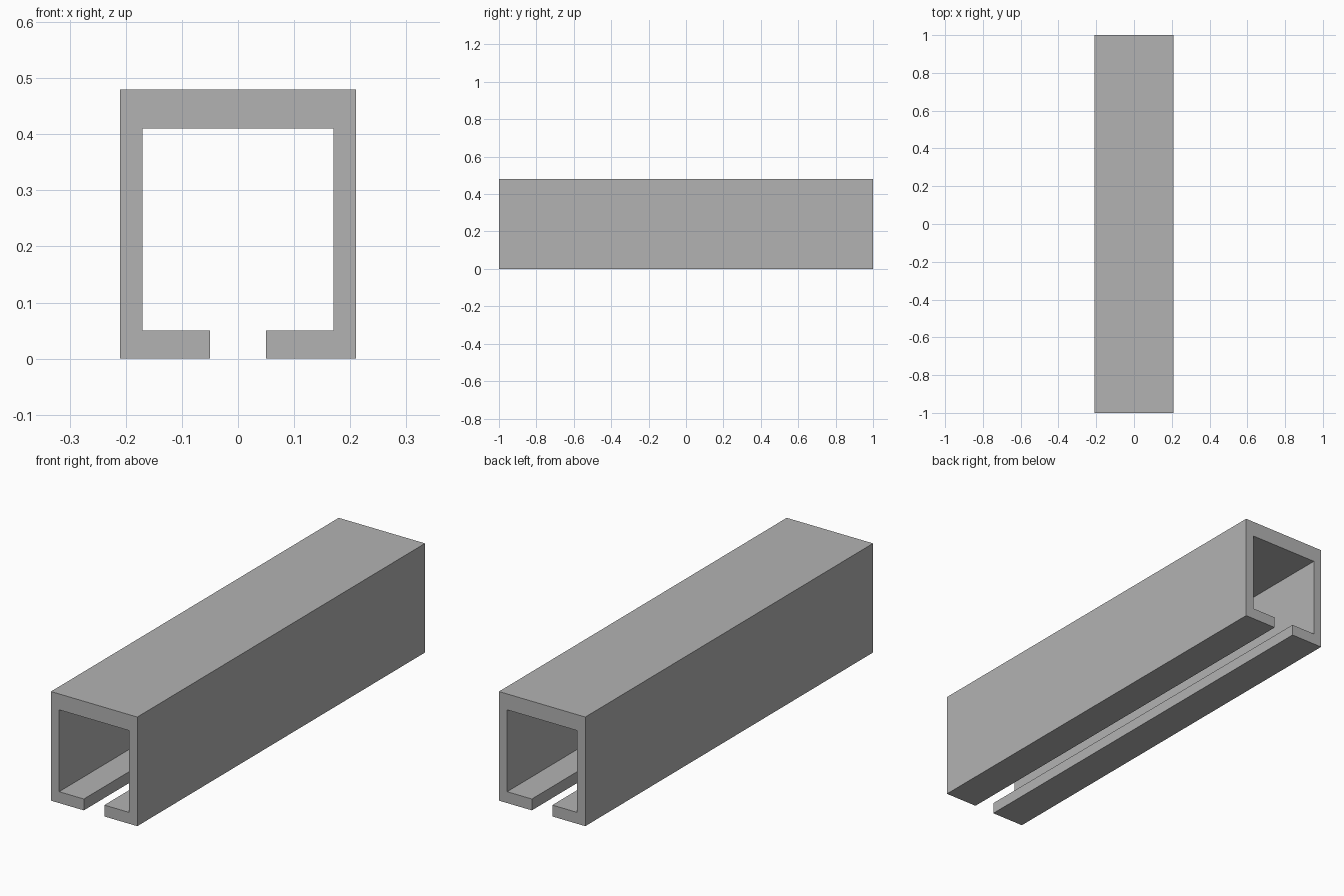
import bpy
import bmesh

cube = bpy.data.objects.get("Cube")
if cube:
    bpy.data.objects.remove(cube, do_unlink=True)

# Plain grey metal
grey = bpy.data.materials.new("grey_metal")
grey.use_nodes = True
colour = (0.45, 0.45, 0.45, 1)
grey.diffuse_color = colour
grey.node_tree.nodes["Principled BSDF"].inputs["Base Color"].default_value = colour

# Right half of the slotted channel section (x, z), mirrored to close the outline
LENGTH = 2.0
half = [(0.05, 0), (0.21, 0), (0.21, 0.48)]
inner = [(0.17, 0.41), (0.17, 0.05), (0.05, 0.05)]


def mirrored(points):
    return [(-x, z) for x, z in reversed(points)]


outline = half + mirrored(half) + mirrored(inner) + inner

# Extrude the section along y
bm = bmesh.new()
end = bm.faces.new([bm.verts.new((x, -LENGTH / 2, z)) for x, z in outline])
extruded = bmesh.ops.extrude_face_region(bm, geom=[end], use_keep_orig=True)
verts = [v for v in extruded["geom"] if isinstance(v, bmesh.types.BMVert)]
bmesh.ops.translate(bm, verts=verts, vec=(0, LENGTH, 0))
bmesh.ops.recalc_face_normals(bm, faces=bm.faces)

mesh = bpy.data.meshes.new("slotted_rail")
bm.to_mesh(mesh)
bm.free()
mesh.materials.append(grey)
rail = bpy.data.objects.new("slotted_rail", mesh)
bpy.context.collection.objects.link(rail)
